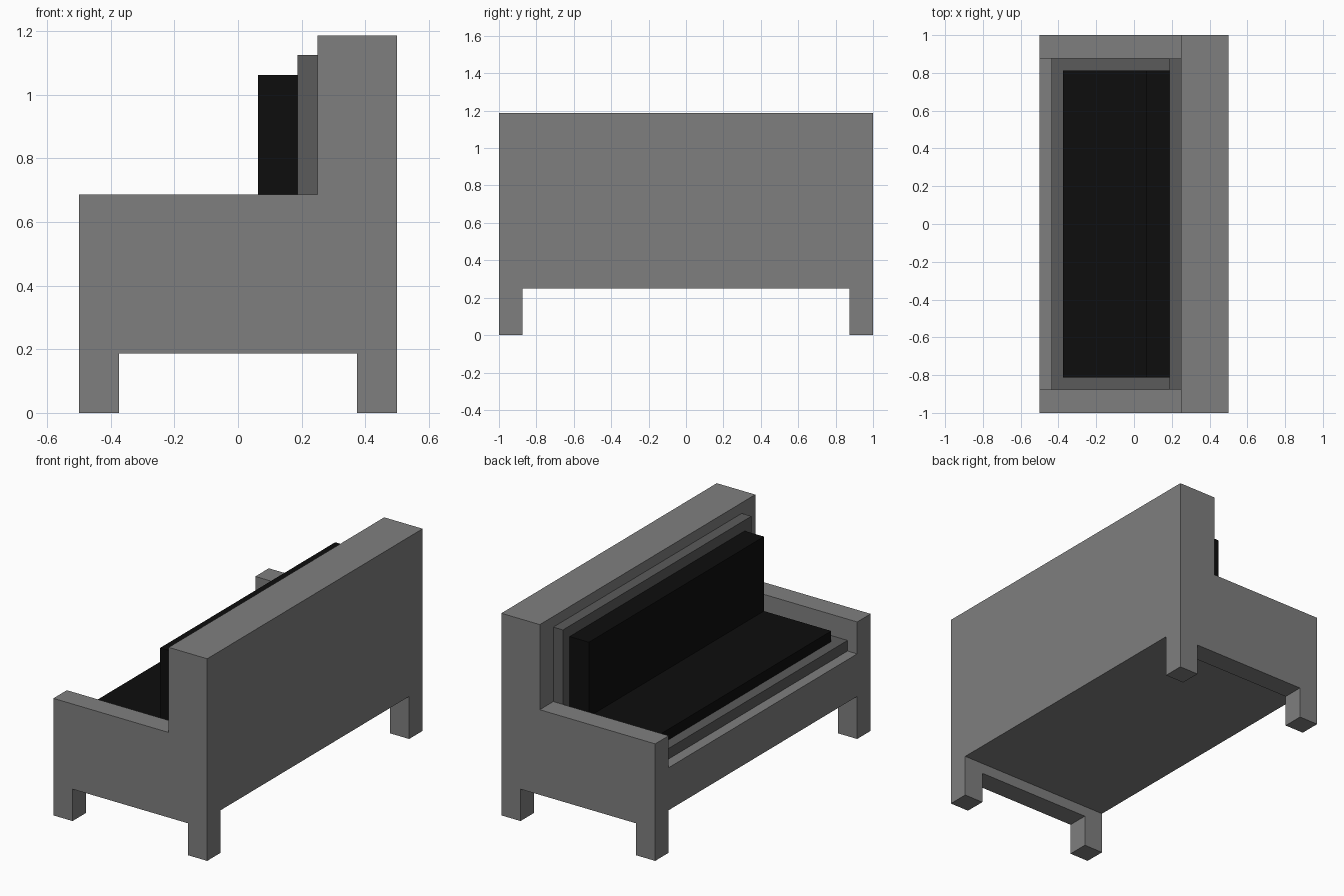
import bpy
import bmesh

cube = bpy.data.objects.get("Cube")
if cube:
    bpy.data.objects.remove(cube, do_unlink=True)


def make_material(name, value):
    mat = bpy.data.materials.new(name)
    mat.use_nodes = True
    color = (value, value, value, 1)
    mat.diffuse_color = color
    mat.node_tree.nodes["Principled BSDF"].inputs["Base Color"].default_value = color
    return mat


frame_grey = make_material("frame grey", 0.212)
panel_grey = make_material("panel dark grey", 0.105)
cushion_black = make_material("cushion black", 0.0042)

U = 1 / 16  # modelling unit


def extrude_profile(name, profile, y0, y1, mat):
    """Extrude an x-z outline (in modelling units) from y0 to y1."""
    bm = bmesh.new()
    face = bm.faces.new([bm.verts.new((x * U, y0 * U, z * U)) for x, z in profile])
    result = bmesh.ops.extrude_face_region(bm, geom=[face])
    verts = [v for v in result["geom"] if isinstance(v, bmesh.types.BMVert)]
    bmesh.ops.translate(bm, verts=verts, vec=(0, (y1 - y0) * U, 0))
    bmesh.ops.recalc_face_normals(bm, faces=bm.faces)
    mesh = bpy.data.meshes.new(name)
    bm.to_mesh(mesh)
    bm.free()
    mesh.materials.append(mat)
    obj = bpy.data.objects.new(name, mesh)
    bpy.context.collection.objects.link(obj)
    return obj


def box(name, x0, x1, z0, z1, half_width, mat):
    outline = [(x0, z0), (x1, z0), (x1, z1), (x0, z1)]
    return extrude_profile(name, outline, -half_width, half_width, mat)


# Side frames: armrest, backrest end and two legs in one outline
side = [(-8, 0), (-6, 0), (-6, 3), (6, 3), (6, 0), (8, 0),
        (8, 19), (4, 19), (4, 11), (-8, 11)]
extrude_profile("left_side_frame", side, -16, -14, frame_grey)
extrude_profile("right_side_frame", side, 14, 16, frame_grey)

# Seat base and backrest between the side frames
body = [(-8, 4), (8, 4), (8, 19), (4, 19), (4, 8), (-8, 8)]
extrude_profile("seat_and_back_frame", body, -14, 14, frame_grey)

# Stepped lining panels
box("seat_panel", -7, 4, 8, 9, 14, panel_grey)
box("back_panel", 3, 4, 9, 18, 14, panel_grey)

# Cushions
box("seat_cushion", -6, 3, 9, 10, 13, cushion_black)
box("back_cushion", 1, 3, 10, 17, 13, cushion_black)
